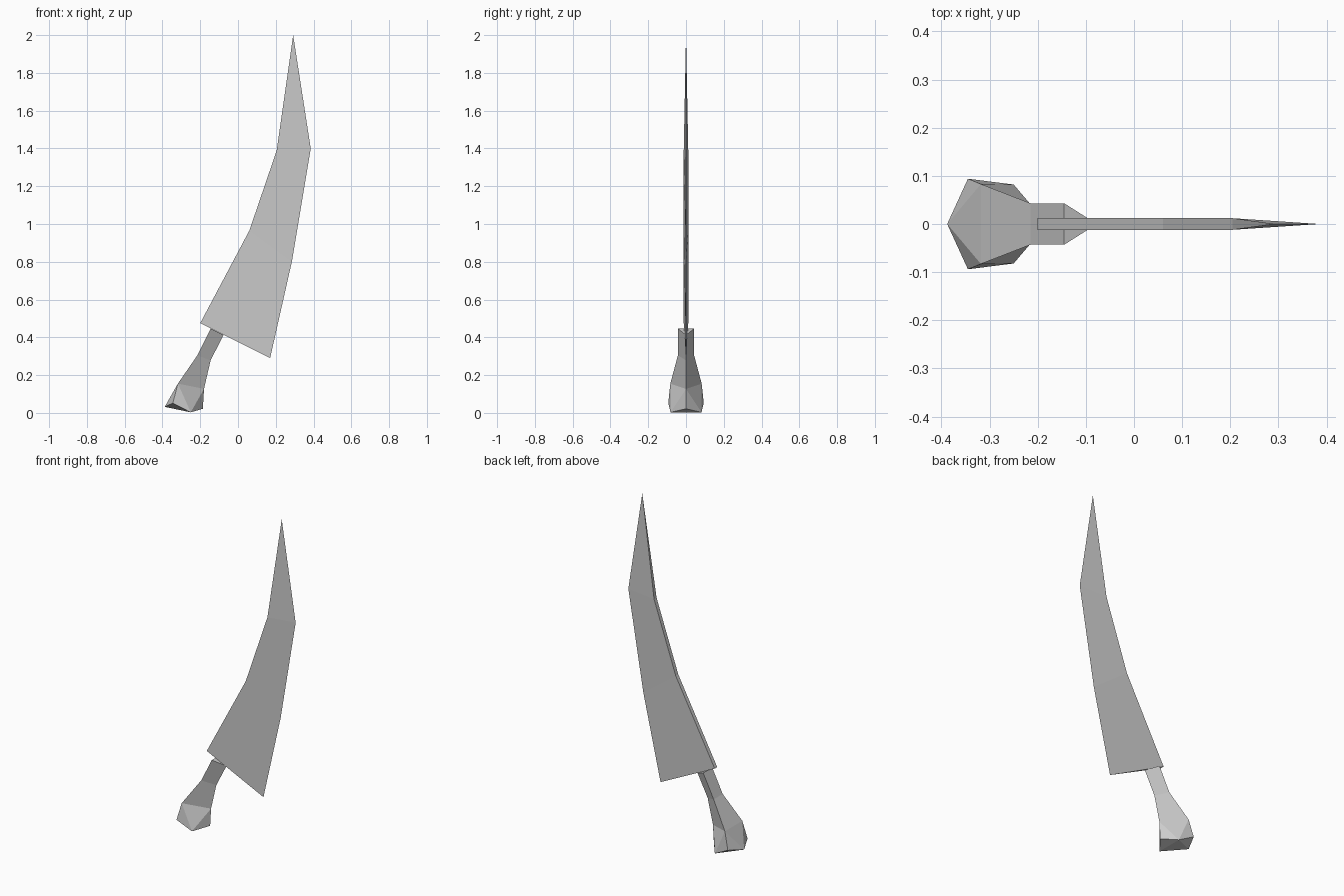
import bpy, bmesh

if "Cube" in bpy.data.objects:
    bpy.data.objects.remove(bpy.data.objects["Cube"])


def build(name, points, faces):
    """Make a flat-shaded closed mesh from named points and faces of names."""
    bm = bmesh.new()
    verts = {k: bm.verts.new(p) for k, p in points.items()}
    for f in faces:
        bm.faces.new([verts[k] for k in f])
    bmesh.ops.recalc_face_normals(bm, faces=bm.faces)
    mesh = bpy.data.meshes.new(name)
    bm.to_mesh(mesh)
    bm.free()
    obj = bpy.data.objects.new(name, mesh)
    bpy.context.collection.objects.link(obj)
    return obj


def wedge_rings(stations):
    """Triangular sections: back corners l/r at (x, +-w, z), front ridge f."""
    points, faces = {}, []
    for i, (bx, bz, w, fx, fz) in enumerate(stations):
        points[f"l{i}"] = (bx, -w, bz)
        points[f"r{i}"] = (bx, w, bz)
        points[f"f{i}"] = (fx, 0, fz)
        if i:
            for a, b in ("lr", "rf", "fl"):
                faces.append((f"{a}{i-1}", f"{b}{i-1}", f"{b}{i}", f"{a}{i}"))
    return points, faces


# Blade: thick spine, sharp front edge, single point at the tip
pts, fcs = wedge_rings([
    (-0.20, 0.475, 0.012, 0.17, 0.29),
    (0.06, 0.965, 0.012, 0.285, 0.80),
    (0.205, 1.39, 0.012, 0.385, 1.40),
])
pts["tip"] = (0.292, 0, 2.0)
fcs += [("l0", "r0", "f0"), ("l2", "r2", "tip"), ("r2", "f2", "tip"), ("f2", "l2", "tip")]
build("blade", pts, fcs)

# Handle: triangular grip flaring into a faceted pommel
pts, fcs = wedge_rings([
    (-0.145, 0.446, 0.043, -0.077, 0.412),
    (-0.215, 0.305, 0.043, -0.145, 0.278),
    (-0.318, 0.155, 0.083, -0.18, 0.127),
])
pts["heel"] = (-0.388, 0, 0.032)
pts["toe"] = (-0.186, 0, 0.022)
fcs += [("l0", "r0", "f0"), ("l2", "r2", "heel")]
for s, y in (("l", -1), ("r", 1)):
    side, low = s + "side", s + "low"
    pts[side] = (-0.345, 0.094 * y, 0.052)
    pts[low] = (-0.25, 0.082 * y, 0.003)
    fcs += [(s + "2", side, "heel"), (s + "2", low, side), (s + "2", "f2", low),
            ("f2", "toe", low), ("heel", side, low)]
fcs += [("heel", "llow", "rlow"), ("llow", "toe", "rlow")]
build("handle", pts, fcs)
